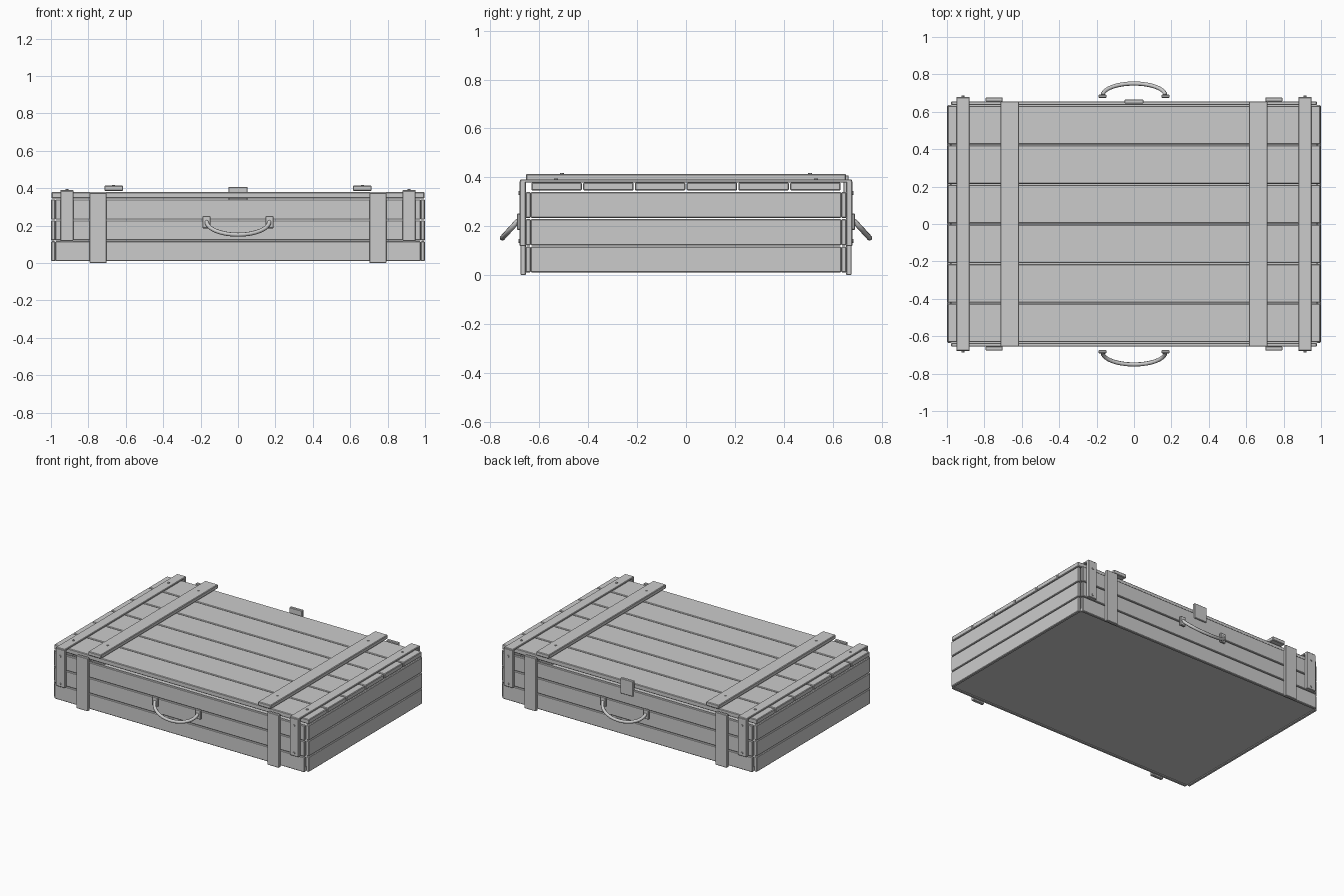
import bpy, bmesh, math
from mathutils import Matrix

if "Cube" in bpy.data.objects:
    bpy.data.objects.remove(bpy.data.objects["Cube"])


def box(name, x, y, z, bevel=0.004):
    """Bevelled box from (min, max) ranges on each axis."""
    bm = bmesh.new()
    bmesh.ops.create_cube(bm, size=1)
    for v in bm.verts:
        for i, (a, b) in enumerate((x, y, z)):
            v.co[i] = (a + b) / 2 + v.co[i] * (b - a)
    if bevel:
        bmesh.ops.bevel(bm, geom=bm.edges[:], offset=bevel, segments=1,
                        affect='EDGES', profile=0.5)
    me = bpy.data.meshes.new(name)
    bm.to_mesh(me)
    bm.free()
    ob = bpy.data.objects.new(name, me)
    bpy.context.collection.objects.link(ob)
    return ob


def span(a, b, s):
    """Range a..b on side s (+1 or -1)."""
    return tuple(sorted((a * s, b * s)))


def nail(name, pos, sideways=False):
    bm = bmesh.new()
    m = Matrix.Translation(pos)
    if sideways:
        m = m @ Matrix.Rotation(math.pi / 2, 4, 'X')
    bmesh.ops.create_cone(bm, cap_ends=True, segments=10, radius1=0.008,
                          radius2=0.008, depth=0.012, matrix=m)
    me = bpy.data.meshes.new(name)
    bm.to_mesh(me)
    bm.free()
    bpy.context.collection.objects.link(bpy.data.objects.new(name, me))


def handle(name, s):
    """Hanging curved grip on side s, tilted outwards."""
    cu = bpy.data.curves.new(name, 'CURVE')
    cu.dimensions = '3D'
    cu.bevel_depth = 0.011
    cu.bevel_resolution = 2
    cu.use_fill_caps = True
    n = 17
    sp = cu.splines.new('POLY')
    sp.points.add(n - 1)
    for i, p in enumerate(sp.points):
        t = math.pi * i / (n - 1)
        d = math.sin(t)
        p.co = (-0.168 * math.cos(t), s * (0.687 + 0.064 * d), 0.222 - 0.07 * d, 1)
    sp.use_smooth = True
    bpy.context.collection.objects.link(bpy.data.objects.new(name, cu))


rows = ((0.01, 0.117), (0.121, 0.229), (0.233, 0.34))

# Wall planks
for s in (-1, 1):
    for z in rows:
        box("long_wall_plank", (-0.978, 0.978), span(0.635, 0.656, s), z)
        box("end_wall_plank", span(0.977, 0.999, s), (-0.635, 0.635), z)

# Floor panel
box("floor_panel", (-0.977, 0.977), (-0.635, 0.635), (0.016, 0.035), 0)

# Lid planks
w = 1.27 / 6
for i in range(6):
    y = -0.635 + i * w
    box("lid_plank", (-0.997, 0.997), (y + 0.003, y + w - 0.003), (0.346, 0.379))

for sx in (-1, 1):
    # Battens across the lid
    box("outer_lid_batten", span(0.88, 0.95, sx), (-0.678, 0.678), (0.378, 0.391), 0.003)
    box("inner_lid_batten", span(0.614, 0.715, sx), (-0.655, 0.655), (0.386, 0.414))
    for sy in (-1, 1):
        nail("outer_lid_nail", (sx * 0.915, sy * 0.532, 0.39))
        nail("inner_lid_nail", (sx * 0.665, sy * 0.508, 0.412))
        # Side straps and short side battens
        box("side_strap", span(0.702, 0.793, sx), span(0.655, 0.677, sy), (0, 0.374), 0.003)
        box("side_batten", span(0.88, 0.95, sx), span(0.655, 0.68, sy), (0.118, 0.386), 0.003)
        for z in (0.14, 0.335):
            nail("side_nail", (sx * 0.915, sy * 0.68, z), True)
        # Handle mounts
        box("handle_mount", span(0.146, 0.19, sx), span(0.675, 0.692, sy), (0.185, 0.252))

# Handles on both long sides
for s in (-1, 1):
    handle("carry_handle", s)

# Latch plate on the back
box("latch_plate", (-0.05, 0.05), (0.644, 0.665), (0.3, 0.408), 0.003)
